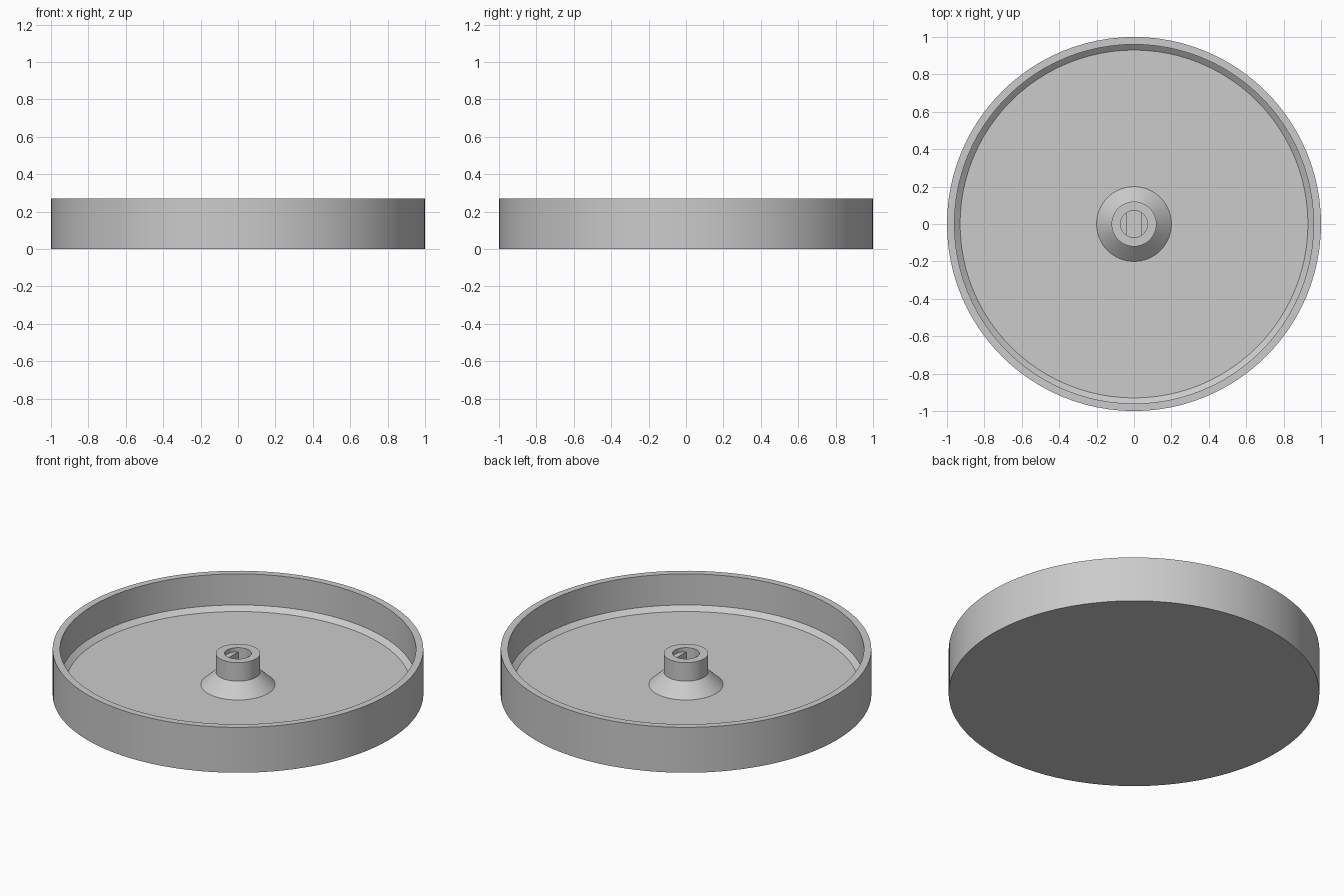
import bpy, bmesh, math

if "Cube" in bpy.data.objects:
    bpy.data.objects.remove(bpy.data.objects["Cube"], do_unlink=True)

SEGMENTS = 96
FLOOR, BORE, FLAT, LEDGE = 0.06, 0.072, 0.04, 0.22

grey = bpy.data.materials.new("plain grey")
grey.use_nodes = True
grey.diffuse_color = (0.6, 0.6, 0.6, 1)
grey.node_tree.nodes["Principled BSDF"].inputs["Base Color"].default_value = grey.diffuse_color


def finish(name, bm):
    bmesh.ops.recalc_face_normals(bm, faces=bm.faces)
    mesh = bpy.data.meshes.new(name)
    bm.to_mesh(mesh)
    bm.free()
    mesh.materials.append(grey)
    obj = bpy.data.objects.new(name, mesh)
    bpy.context.collection.objects.link(obj)
    bpy.ops.object.select_all(action="DESELECT")
    obj.select_set(True)
    bpy.context.view_layer.objects.active = obj
    bpy.ops.object.shade_smooth_by_angle(angle=math.radians(25))
    return obj


def lathe(name, profile):
    bm = bmesh.new()
    verts = [bm.verts.new((r, 0, z)) for r, z in profile]
    edges = [bm.edges.new(pair) for pair in zip(verts, verts[1:])]
    bmesh.ops.spin(bm, geom=verts + edges, cent=(0, 0, 0), axis=(0, 0, 1),
                   angle=math.tau, steps=SEGMENTS, use_duplicate=False)
    bmesh.ops.remove_doubles(bm, verts=bm.verts, dist=0.0001)
    return finish(name, bm)


# Dish with raised rim, chamfered floor edge, conical hub and round bore
lathe("dish_with_hub", [
    (0, 0), (1, 0), (1, 0.27), (0.96, 0.27), (0.96, 0.085), (0.93, FLOOR),
    (0.2, FLOOR), (0.12, 0.135), (0.12, 0.245), (BORE, 0.245),
    (BORE, FLOOR), (0, FLOOR)])


# Two ledges that narrow the bore to a flat-sided slot
def bore_ledge(name, side):
    half = math.acos(FLAT / BORE)
    bm = bmesh.new()
    steps = 16
    arc = [half * (2 * i / steps - 1) for i in range(steps + 1)]
    base = bm.faces.new([bm.verts.new((side * BORE * math.cos(a), BORE * math.sin(a), FLOOR))
                         for a in arc])
    top = bmesh.ops.extrude_face_region(bm, geom=[base])["geom"]
    bmesh.ops.translate(bm, vec=(0, 0, LEDGE - FLOOR),
                        verts=[v for v in top if isinstance(v, bmesh.types.BMVert)])
    finish(name, bm)


bore_ledge("left_bore_ledge", 1)
bore_ledge("right_bore_ledge", -1)
